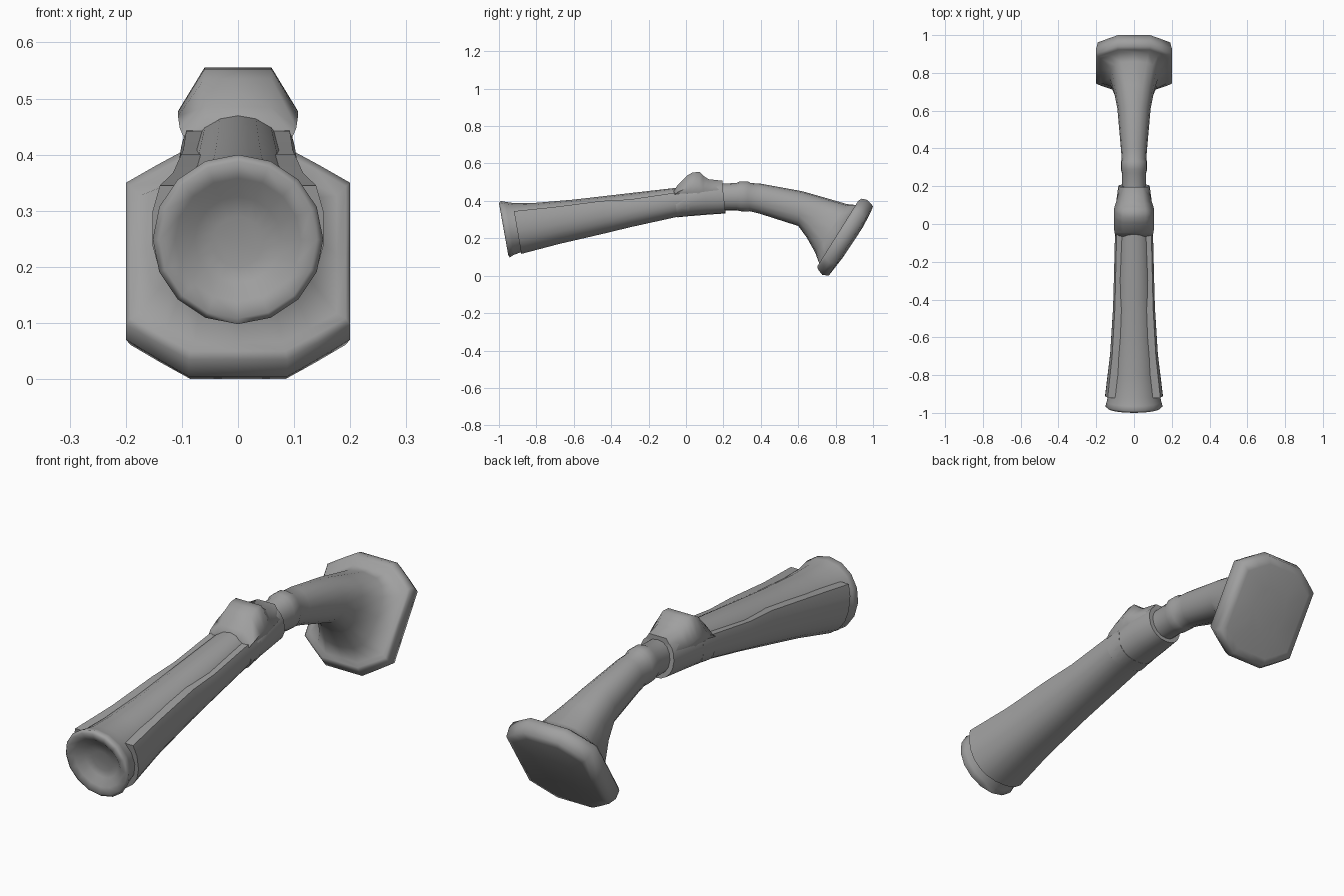
import bpy, bmesh, math

grey = bpy.data.materials.new("dark_grey")
grey.diffuse_color = (.35, .35, .35, 1)


def oval(n=16, e=2.0, cut=1.0):
    """Superellipse section in -1..1; cut < 1 slices off the top flat."""
    pts = []
    for i in range(n):
        a = 2 * math.pi * (i + 0.5) / n if cut < 1 else 2 * math.pi * i / n
        c, s = math.cos(a), math.sin(a)
        u = math.copysign(abs(c) ** (2 / e), c)
        v = min(math.copysign(abs(s) ** (2 / e), s), cut)
        pts.append((u, 2 * (v + 1) / (cut + 1) - 1))
    return pts


def loft(name, rings, section, angle=40):
    """Rings: (y top, z top, y bottom, z bottom, half width[, own section])."""
    bm = bmesh.new()
    loops = []
    for r in rings:
        yt, zt, yb, zb, w = r[:5]
        sec = r[5] if len(r) > 5 else section
        loops.append([bm.verts.new((u * w, (yt + yb) / 2 + v * (yt - yb) / 2,
                                    (zt + zb) / 2 + v * (zt - zb) / 2)) for u, v in sec])
    n = len(section)
    for a, b in zip(loops, loops[1:]):
        for i in range(n):
            j = (i + 1) % n
            bm.faces.new((a[i], a[j], b[j], b[i]))
    bm.faces.new(loops[0])
    bm.faces.new(loops[-1])
    bmesh.ops.recalc_face_normals(bm, faces=bm.faces)
    me = bpy.data.meshes.new(name)
    bm.to_mesh(me)
    bm.free()
    me.materials.append(grey)
    ob = bpy.data.objects.new(name, me)
    bpy.context.collection.objects.link(ob)
    bpy.ops.object.select_all(action='DESELECT')
    ob.select_set(True)
    bpy.context.view_layer.objects.active = ob
    bpy.ops.object.shade_smooth_by_angle(angle=math.radians(angle))
    return ob


# Inner handle with a rounded rim and dished end
loft("handle_core", [
    (-.940, .290, -.922, .200, .045),
    (-.952, .325, -.925, .172, .077),
    (-.985, .358, -.945, .138, .112),
    (-1.00, .388, -.950, .108, .140),
    (-.990, .400, -.942, .098, .152),
    (-.965, .395, -.920, .112, .145),
    (-.920, .388, -.870, .130, .135),
    (-.800, .390, -.780, .165, .122),
    (-.600, .407, -.600, .210, .108),
    (-.400, .430, -.400, .250, .098),
    (-.070, .468, -.070, .330, .084),
    (.100, .485, .100, .350, .070),
], oval(16), 80)

# Outer grip sleeve, cut open along the top
loft("grip_sleeve", [
    (-.920, .345, -.880, .115, .154),
    (-.700, .368, -.680, .168, .128),
    (-.450, .400, -.430, .226, .112),
    (-.300, .408, -.300, .258, .108),
    (-.070, .442, -.050, .313, .102),
    (.020, .450, .020, .318, .100),
], oval(20, 2.3, .5))

# Closed collar at the top of the grip
loft("collar", [
    (-.065, .445, -.045, .312, .101),
    (.000, .490, .000, .317, .101),
    (.100, .512, .110, .326, .096),
    (.192, .508, .212, .333, .083),
], oval(20, 2.2), 50)

# Raised thumb button with slanted sides
button = [(-.88, -1), (.88, -1), (.88, -.6), (1, -.15), (.56, 1),
          (-.56, 1), (-1, -.15), (-.88, -.6)]
loft("thumb_button", [
    (-.066, .452, -.060, .420, .098),
    (-.045, .485, -.040, .420, .104),
    (.005, .535, .000, .420, .107),
    (.035, .552, .030, .420, .107),
    (.072, .555, .070, .420, .107),
    (.092, .535, .092, .420, .103),
    (.120, .516, .120, .420, .094),
    (.195, .508, .195, .420, .074),
], button, 70)

# Neck with a ridge, flaring into the tilted eight-sided head plate
round_s = oval(16, 2.1)
quarter = [(1, 0), (1, .67), (.72, .84), (.44, 1), (0, 1)]
upper = quarter + [(-u, v) for u, v in quarter[-2::-1]]
plate = upper + [(u, -v) for u, v in upper[-2:0:-1]]
loft("neck_and_head", [
    (.150, .490, .150, .350, .064),
    (.270, .496, .270, .350, .064),
    (.290, .505, .290, .345, .070),
    (.330, .505, .330, .342, .070),
    (.345, .496, .340, .345, .065),
    (.400, .492, .390, .333, .069),
    (.620, .452, .600, .266, .088),
    (.740, .418, .645, .205, .104, oval(16, 2.5)),
    (.860, .383, .690, .125, .128, oval(16, 3)),
    (.908, .378, .712, .066, .176, plate),
    (.922, .402, .702, .050, .192, plate),
    (.940, .412, .705, .035, .200, plate),
    (.970, .405, .728, .005, .200, plate),
    (1.00, .372, .763, .000, .192, plate),
    (.989, .342, .780, .022, .165, plate),
    (.945, .258, .839, .098, .085, plate),
], round_s, 80)
